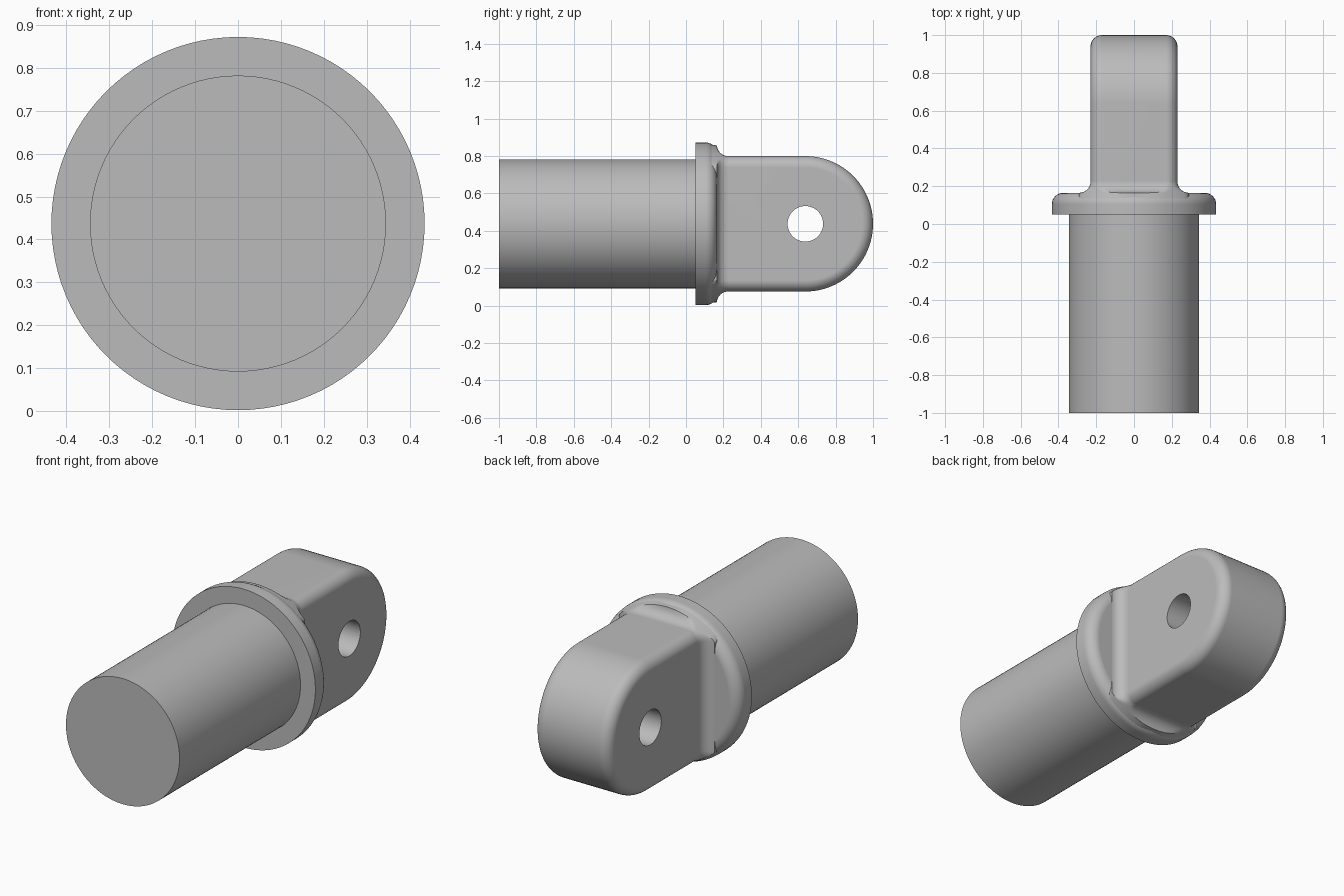
import bpy, bmesh
from math import pi, sin, cos, radians, hypot

default = bpy.data.objects.get("Cube")
if default:
    bpy.data.objects.remove(default, do_unlink=True)

AXIS_Z = 0.437          # height of the long axis
SHANK_R, FLANGE_R = 0.345, 0.435
FLANGE_START, FLANGE_END = 0.05, 0.165
HALF_W, HALF_H = 0.23, 0.362   # tongue half width and half height
ROUND = 0.06            # radius of every rounded edge
EYE_Y, EYE_R = 0.638, 0.095

grey = bpy.data.materials.new("plain grey")
grey.use_nodes = True
grey.diffuse_color = (0.5, 0.5, 0.5, 1)
grey.node_tree.nodes["Principled BSDF"].inputs["Base Color"].default_value = (0.5, 0.5, 0.5, 1)


def loft(name, rings):
    """Closed solid through a list of equal rings of points."""
    bm = bmesh.new()
    loops = [[bm.verts.new((x, y, z + AXIS_Z)) for x, y, z in ring] for ring in rings]
    n = len(loops[0])
    for a, b in zip(loops, loops[1:]):
        for i in range(n):
            j = (i + 1) % n
            bm.faces.new((a[i], a[j], b[j], b[i]))
    bm.faces.new(loops[0])
    bm.faces.new(loops[-1])
    bmesh.ops.recalc_face_normals(bm, faces=bm.faces)
    mesh = bpy.data.meshes.new(name)
    bm.to_mesh(mesh)
    bm.free()
    mesh.materials.append(grey)
    obj = bpy.data.objects.new(name, mesh)
    bpy.context.collection.objects.link(obj)
    return obj


def smooth(obj):
    bpy.ops.object.select_all(action='DESELECT')
    obj.select_set(True)
    bpy.context.view_layer.objects.active = obj
    for mod in list(obj.modifiers):
        bpy.ops.object.modifier_apply(modifier=mod.name)
    bpy.ops.object.shade_smooth_by_angle(angle=radians(35))
    weighted = obj.modifiers.new("even normals", 'WEIGHTED_NORMAL')
    weighted.keep_sharp = True


def circle(r, y, n=96):
    return [(r * cos(2 * pi * i / n), y, r * sin(2 * pi * i / n)) for i in range(n)]


def quarter(steps=8):
    return [pi / 2 * i / steps for i in range(steps + 1)]


# Round shank
smooth(loft("shank", [circle(SHANK_R, -1), circle(SHANK_R, FLANGE_START + 0.01)]))

# Flange with a rounded rear rim
rim = [circle(FLANGE_R - ROUND * (1 - cos(t)), FLANGE_END - ROUND * (1 - sin(t)))
       for t in quarter()]
smooth(loft("flange", [circle(FLANGE_R, FLANGE_START)] + rim))


# Tongue: round-ended plate with rounded side edges
def plate_ring(x, inset):
    r = HALF_H - inset
    arc = [(x, EYE_Y + r * cos(a), r * sin(a))
           for a in (-pi / 2 + pi * i / 48 for i in range(49))]
    return arc + [(x, FLANGE_START + 0.02, r), (x, FLANGE_START + 0.02, -r)]


half = [(HALF_W - ROUND * (1 - sin(t)), ROUND * (1 - cos(t))) for t in quarter()]
tongue = loft("tongue", [plate_ring(-x, d) for x, d in reversed(half)]
              + [plate_ring(x, d) for x, d in half])

# Cross hole through the tongue
cutter = loft("hole_cutter", [[(x, EYE_Y + px, pz) for px, _, pz in circle(EYE_R, 0, 64)]
                              for x in (-0.5, 0.5)])
cut = tongue.modifiers.new("hole", 'BOOLEAN')
cut.operation = 'DIFFERENCE'
cut.solver = 'EXACT'
cut.object = cutter
smooth(tongue)
bpy.data.objects.remove(cutter, do_unlink=True)


# Fillet skirt where the tongue meets the flange, held within the rim
def skirt_ring(offset, y):
    limit = 0.43 - 0.025 * max(0, (y - 0.12) / 0.105)
    cx, cz, r = HALF_W - ROUND, HALF_H - ROUND, ROUND + offset
    corners = [(cx, cz), (-cx, cz), (-cx, -cz), (cx, -cz)]
    points = []
    for k, (px, pz) in enumerate(corners):
        arc = [(px + r * cos(k * pi / 2 + t), pz + r * sin(k * pi / 2 + t)) for t in quarter()]
        nx, nz = corners[(k + 1) % 4]
        ex, ez = arc[-1]
        side = [(ex + (nx - px) * i / 16, ez + (nz - pz) * i / 16) for i in range(1, 16)]
        points += arc + side
    ring = []
    for px, pz in points:
        s = min(1, limit / hypot(px, pz))
        ring.append((px * s, y, pz * s))
    return ring


base = [skirt_ring(ROUND, y) for y in (0.09, 0.12, 0.14)]
flare = [skirt_ring(ROUND * (1 - sin(t)), FLANGE_END + ROUND * (1 - cos(t))) for t in quarter()]
smooth(loft("fillet_skirt", base + flare))
